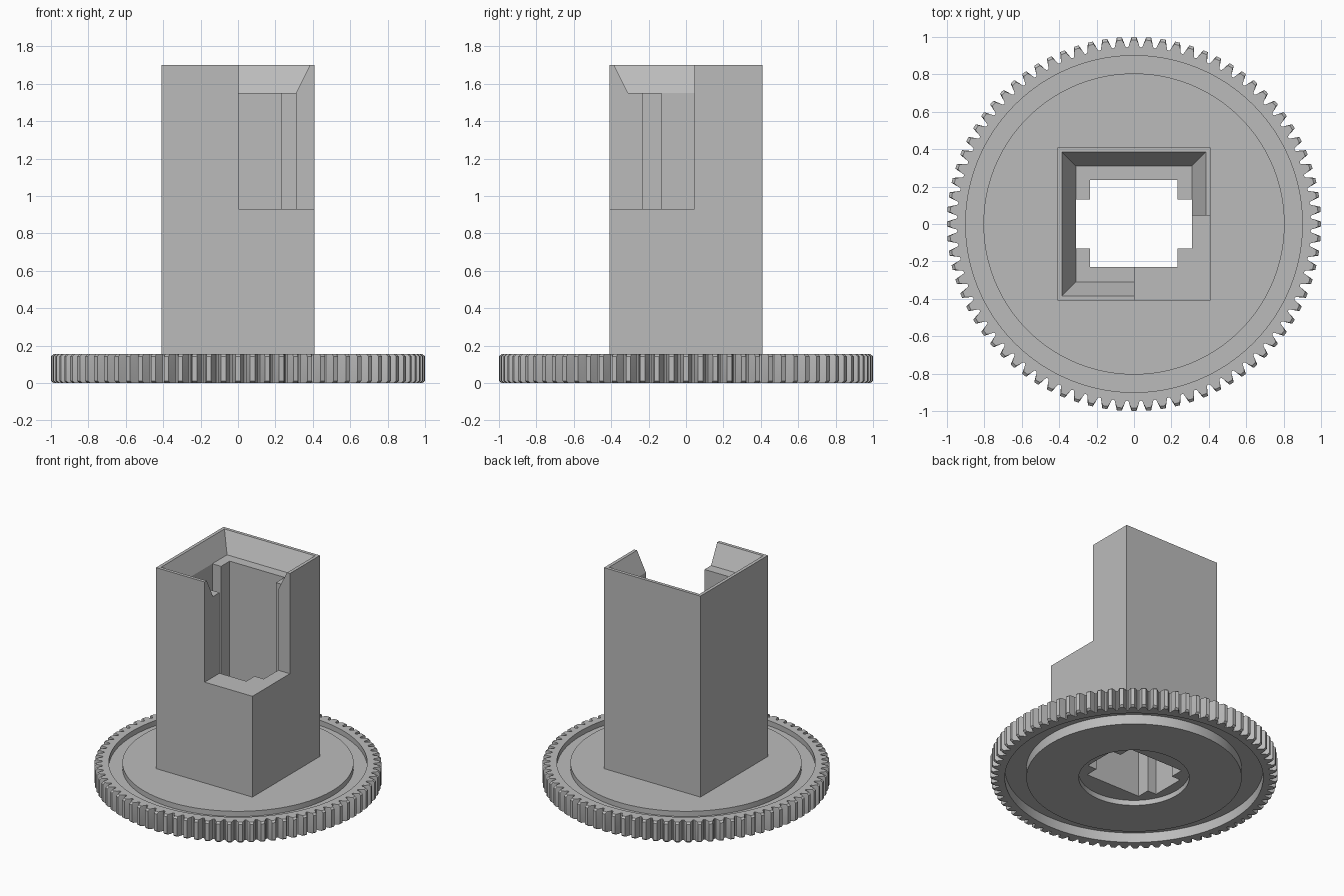
import bpy, bmesh, math

if "Cube" in bpy.data.objects:
    bpy.data.objects.remove(bpy.data.objects["Cube"])

TEETH = 80
TOP = 0.155

grey = bpy.data.materials.new("plain grey")
grey.diffuse_color = (0.5, 0.5, 0.5, 1)
grey.use_nodes = True
grey.node_tree.nodes["Principled BSDF"].inputs["Base Color"].default_value = grey.diffuse_color


def make(name, bm):
    bmesh.ops.recalc_face_normals(bm, faces=bm.faces[:])
    me = bpy.data.meshes.new(name)
    bm.to_mesh(me)
    bm.free()
    me.materials.append(grey)
    ob = bpy.data.objects.new(name, me)
    bpy.context.collection.objects.link(ob)
    return ob


def loft(name, loops):
    """Solid through equal-length loops, capped at both ends."""
    bm = bmesh.new()
    rings = [[bm.verts.new(p) for p in loop] for loop in loops]
    n = len(rings[0])
    for a, b in zip(rings, rings[1:]):
        for i in range(n):
            j = (i + 1) % n
            bm.faces.new((a[i], a[j], b[j], b[i]))
    bm.faces.new(rings[0])
    bm.faces.new(rings[-1])
    return make(name, bm)


def rect(x0, x1, y0, y1, z):
    return [(x0, y0, z), (x1, y0, z), (x1, y1, z), (x0, y1, z)]


def box(name, x0, x1, y0, y1, z0, z1):
    return loft(name, [rect(x0, x1, y0, y1, z0), rect(x0, x1, y0, y1, z1)])


def combine(target, tool, operation):
    mod = target.modifiers.new(operation, 'BOOLEAN')
    mod.operation = operation
    mod.solver = 'EXACT'
    mod.object = tool
    bpy.context.view_layer.objects.active = target
    bpy.ops.object.modifier_apply(modifier=mod.name)
    bpy.data.objects.remove(tool, do_unlink=True)


# One tooth: (fraction of pitch, radius)
tooth = [(-.5, .945), (-.4, .948), (-.32, .965), (-.17, 1.0),
         (0, 1.0), (.17, 1.0), (.32, .965), (.4, .948)]
polar = [((k + f) * math.tau / TEETH, r) for k in range(TEETH) for f, r in tooth]


def teeth_loop(z, tip):
    return [(min(r, tip) * math.cos(a), min(r, tip) * math.sin(a), z) for a, r in polar]


def circle(r, z, n=None):
    angles = [a for a, _ in polar] if n is None else [i * math.tau / n for i in range(n)]
    return [(r * math.cos(a), r * math.sin(a), z) for a in angles]


# Gear wheel with chamfered teeth and a ring groove on each face
shaft = loft("geared_shaft", [
    circle(.75, 0), circle(.75, .075), circle(.9, .075), circle(.9, 0),
    teeth_loop(0, .985), teeth_loop(.012, 1), teeth_loop(TOP - .012, 1), teeth_loop(TOP, .985),
    circle(.9, TOP), circle(.9, TOP - .04), circle(.805, TOP - .04), circle(.805, TOP)])

# Square tower
combine(shaft, box("tower", -.41, .41, -.41, .41, .1, 1.7), 'UNION')

# Bore with a slot on each side
bore = [(.31, -.13), (.31, .13), (.232, .13), (.232, .235), (-.235, .235), (-.235, .13),
        (-.31, .13), (-.31, -.13), (-.235, -.13), (-.235, -.23), (.232, -.23), (.232, -.13)]
combine(shaft, loft("bore", [[(x, y, z) for x, y in bore] for z in (-.1, 1.8)]), 'DIFFERENCE')

# Round counterbore underneath
combine(shaft, loft("counterbore", [circle(.385, -.1, 96), circle(.385, .04, 96)]), 'DIFFERENCE')

# Flared mouth at the top
funnel = [rect(-s, s, -s, s, z) for s, z in ((.31, 1.55), (.385, 1.7), (.385, 1.8))]
combine(shaft, loft("flared_mouth", funnel), 'DIFFERENCE')

# Open corner cut-out
combine(shaft, box("corner_cutout", .004, .6, -.6, .045, .93, 1.9), 'DIFFERENCE')

# Smooth round walls, crisp edges
bpy.ops.object.select_all(action='DESELECT')
shaft.select_set(True)
bpy.context.view_layer.objects.active = shaft
bpy.ops.object.shade_smooth_by_angle(angle=math.radians(25))
